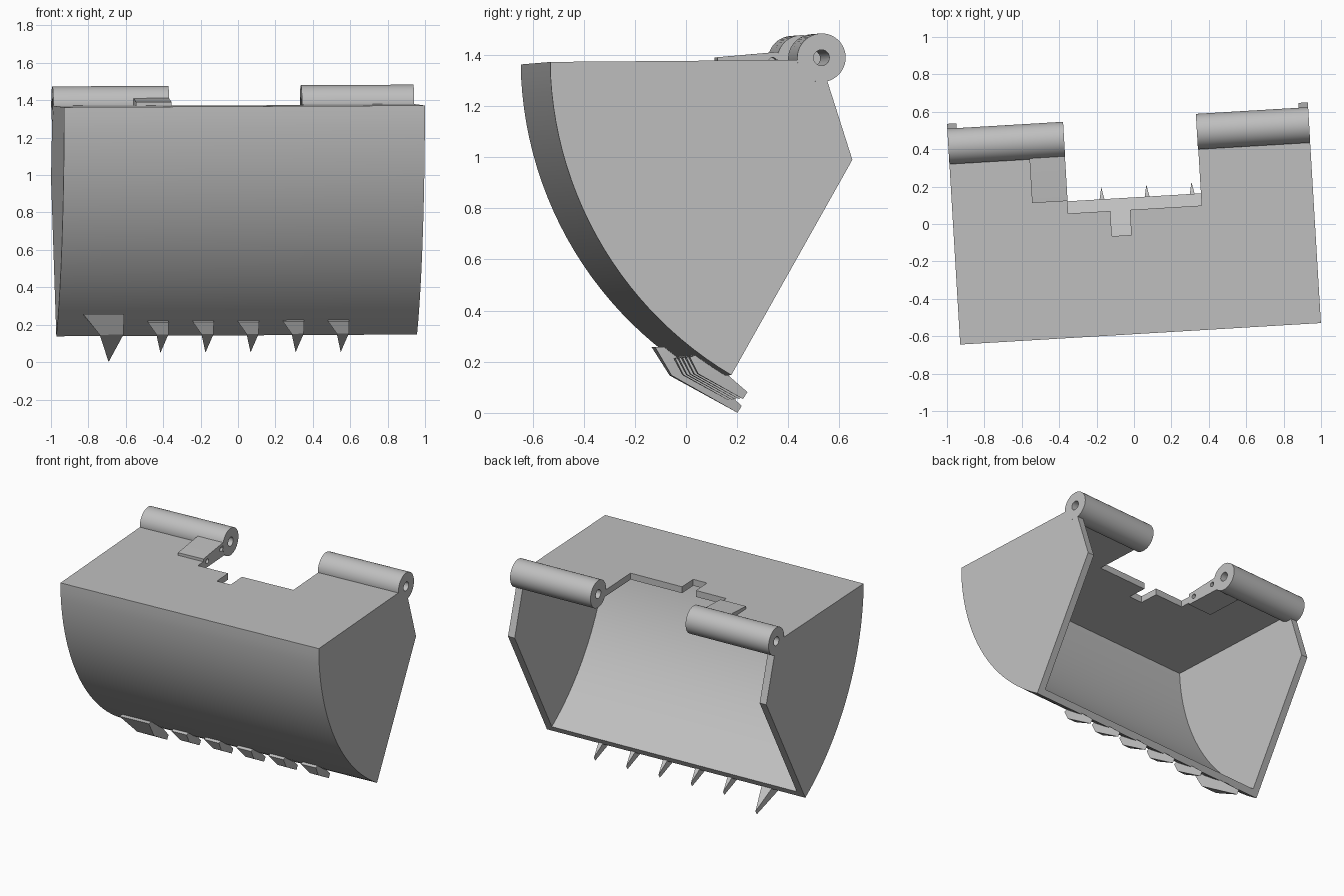
import bpy, bmesh, math
from mathutils import Matrix, Vector

if "Cube" in bpy.data.objects:
    bpy.data.objects.remove(bpy.data.objects["Cube"], do_unlink=True)

steel = bpy.data.materials.new("grey steel")
steel.use_nodes = True
GREY = (0.52, 0.52, 0.52, 1)
steel.diffuse_color = GREY
steel.node_tree.nodes["Principled BSDF"].inputs["Base Color"].default_value = GREY

# Slight turn and tilt of the whole bucket
shear = Matrix.Identity(4)
shear[2][0], shear[2][1] = 0.005, 0.008
POSE = Matrix.Rotation(math.radians(3.41), 4, 'Z') @ shear


def make(name, bm):
    bmesh.ops.recalc_face_normals(bm, faces=bm.faces)
    mesh = bpy.data.meshes.new(name)
    bm.to_mesh(mesh)
    bm.free()
    obj = bpy.data.objects.new(name, mesh)
    bpy.context.collection.objects.link(obj)
    mesh.materials.append(steel)
    return obj


def prism(name, profile, x0, x1):
    """Extrude a (y, z) profile along x."""
    bm = bmesh.new()
    face = bm.faces.new([bm.verts.new((x0, y, z)) for y, z in profile])
    new = bmesh.ops.extrude_face_region(bm, geom=[face])["geom"]
    bmesh.ops.translate(bm, vec=(x1 - x0, 0, 0),
                        verts=[v for v in new if isinstance(v, bmesh.types.BMVert)])
    return make(name, bm)


def box(name, x0, x1, y0, y1, z0, z1):
    return prism(name, [(y0, z0), (y1, z0), (y1, z1), (y0, z1)], x0, x1)


def rod(name, y, z, r, x0, x1, n=48):
    ring = [(y + r * math.cos(math.tau * i / n), z + r * math.sin(math.tau * i / n))
            for i in range(n)]
    return prism(name, ring, x0, x1)


def combine(obj, tool, op='DIFFERENCE', keep=False):
    """Bake a boolean into obj, then drop the tool."""
    mod = obj.modifiers.new("bool", 'BOOLEAN')
    mod.object, mod.operation, mod.solver = tool, op, 'EXACT'
    graph = bpy.context.evaluated_depsgraph_get()
    graph.update()
    mesh = bpy.data.meshes.new_from_object(obj.evaluated_get(graph))
    obj.modifiers.clear()
    obj.data = mesh
    if not keep:
        bpy.data.objects.remove(tool, do_unlink=True)


# Curved front: arc from the upper front to the lip
R, TOP, WALL = 1.465, 1.372, 0.045
start, lip = Vector((-0.588, 1.315)), Vector((0.12, 0.142))
chord = lip - start
normal = Vector((-chord.y, chord.x)).normalized()
centre = (start + lip) / 2 + normal * math.sqrt(R * R - chord.length_squared / 4)


def arc(radius, n=24):
    a0 = math.atan2(*(start - centre).yx) % math.tau
    a1 = math.atan2(*(lip - centre).yx) % math.tau
    return [(centre.x + radius * math.cos(a0 + (a1 - a0) * i / n),
             centre.y + radius * math.sin(a0 + (a1 - a0) * i / n)) for i in range(n + 1)]


# Bucket shell: solid side profile, hollowed and notched
HALF, SIDE = 0.966, 0.05
shell = prism("bucket_shell", [(start.x, TOP)] + arc(R)
              + [(0.594, 0.98), (0.497, 1.285), (0.48, TOP)], -HALF, HALF)
inner = arc(R - WALL)
end = Vector(inner[-1])
tangent = (end - Vector(inner[-2])).normalized()
cavity = [(inner[0][0], TOP - WALL)] + inner + [tuple(end + tangent * 0.1),
                                               (0.9, 0.9), (0.9, TOP - WALL)]
combine(shell, prism("cavity", cavity, -HALF + SIDE, HALF - SIDE))

# Notch in the top plate, with a small step
NL, NR = -0.348, 0.367
combine(shell, box("notch", NL, NR, 0.077, 0.9, 1.2, 1.6))
combine(shell, box("step", -0.122, -0.018, -0.058, 0.2, 1.2, 1.6))

# Wedge-shaped hinge bracket beside the notch, with two pin holes
bracket = prism("hinge_bracket", [(0.144, 1.315), (0.44, 1.315), (0.44, 1.412),
                                  (0.38, 1.41), (0.144, 1.391)], -0.537, NL + 0.001)
for y, z in ((0.36, 1.372), (0.19, 1.358)):
    pin = rod("pin_hole", y, z, 0.016, NL - 0.08, NL + 0.05, 20)
    combine(bracket, pin, keep=True)
    combine(shell, pin)

# Hinge tubes along the rear top edge, bored through
AXIS = (0.473, 1.38)
bore = rod("bore", *AXIS, 0.031, -1.2, 1.2, 24)
parts = [shell, bracket]
for side, x0, x1 in (("right", -HALF - 0.0005, NL + 0.002), ("left", NR - 0.002, HALF + 0.0005)):
    tube = rod("hinge_tube_" + side, *AXIS, 0.095, x0, x1)
    combine(tube, bore, keep=True)
    parts.append(tube)
combine(bracket, bore, keep=True)
combine(shell, bore)


# Digging teeth: bent blades tapering to a point
def tooth(name, x, w, root, bend, tip, root_back, bend_back):
    bm = bmesh.new()
    outline = [(-w, root, root_back), (w, root, root_back), (w, bend, bend_back),
               (0.42 * w, tip, (0.017, 0.027)), (-0.15 * w, bend, bend_back)]
    front = [bm.verts.new((x + dx, p[0], p[1])) for dx, p, o in outline]
    back = [bm.verts.new((x + dx, p[0] + o[0], p[1] + o[1])) for dx, p, o in outline]
    for ring in (front, back):
        a, b, c, t, d = ring
        bm.faces.new((a, b, c, d))
        bm.faces.new((d, c, t))
    for i in range(5):
        j = (i + 1) % 5
        bm.faces.new((front[i], front[j], back[j], back[i]))
    return make(name, bm)


for i in range(5):
    parts.append(tooth("small_tooth_%d" % (i + 1), -0.428 + 0.2415 * i, 0.056,
                       (-0.02, 0.215), (0.012, 0.15), (0.19, 0.05),
                       (0.04, 0.015), (0.03, 0.07)))
parts.append(tooth("large_tooth", -0.725, 0.11, (-0.085, 0.262), (-0.02, 0.15),
                   (0.242, 0.002), (0.05, 0.0), (0.05, 0.075)))

# Pose everything and shade the curved surfaces smooth
bpy.ops.object.select_all(action='DESELECT')
for obj in parts:
    obj.data.transform(POSE)
    obj.select_set(True)
bpy.context.view_layer.objects.active = shell
bpy.ops.object.shade_smooth_by_angle(angle=math.radians(25))
